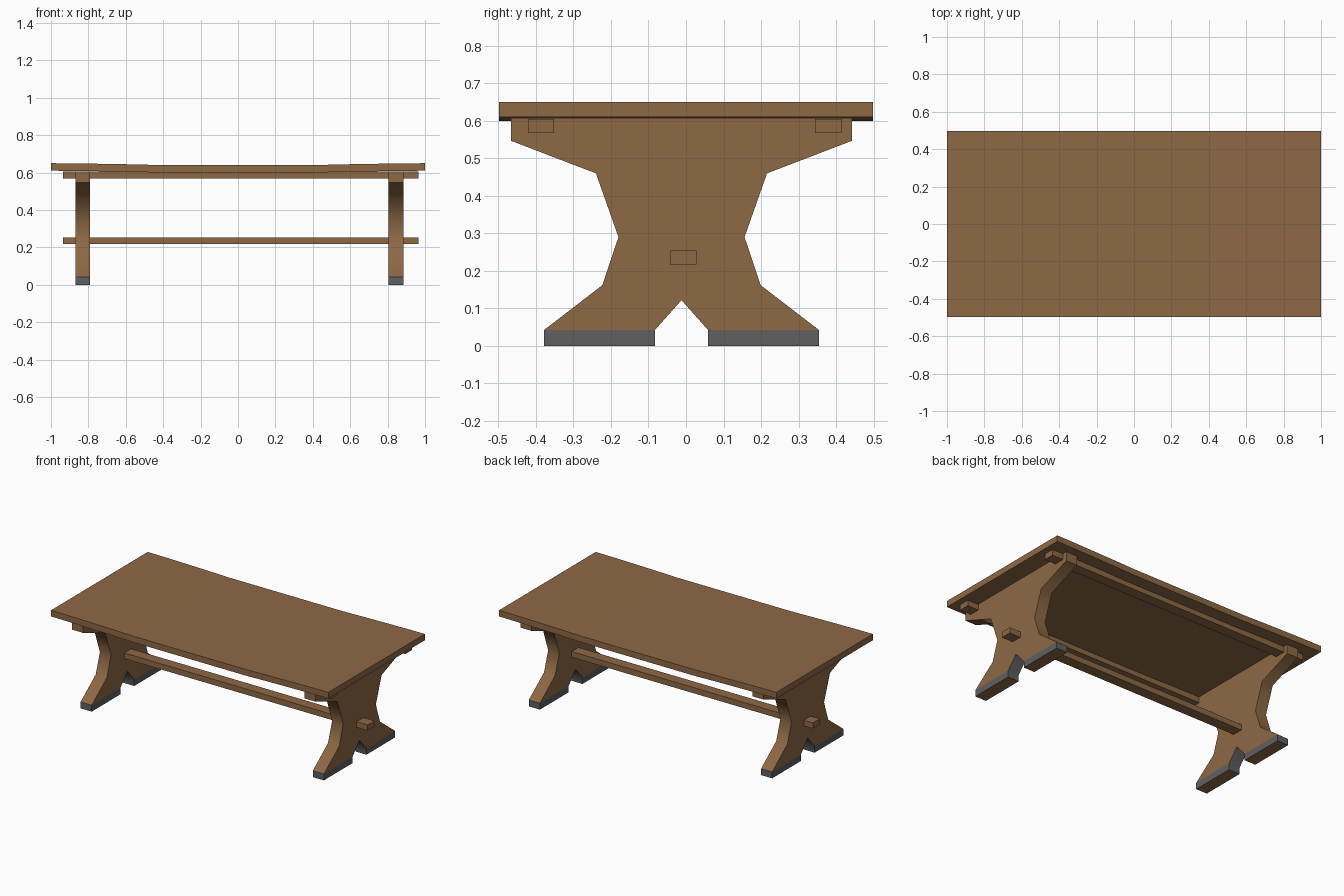
import bpy, bmesh, math
from mathutils import Vector

if "Cube" in bpy.data.objects:
    bpy.data.objects.remove(bpy.data.objects["Cube"])


def material(name, rgb):
    m = bpy.data.materials.new(name)
    m.diffuse_color = (*rgb, 1)
    m.use_nodes = True
    m.node_tree.nodes["Principled BSDF"].inputs["Base Color"].default_value = m.diffuse_color
    return m


WOOD = material("brown_wood", (0.27, 0.14, 0.06))
GREY = material("grey_foot", (0.115, 0.115, 0.115))


def finish(name, bm, mats):
    bmesh.ops.recalc_face_normals(bm, faces=bm.faces)
    me = bpy.data.meshes.new(name)
    bm.to_mesh(me)
    bm.free()
    for m in mats:
        me.materials.append(m)
    ob = bpy.data.objects.new(name, me)
    bpy.context.collection.objects.link(ob)
    return ob


def beam(name, x0, x1, y0, y1, z0, z1):
    bm = bmesh.new()
    bmesh.ops.create_cube(bm, size=1)
    for v in bm.verts:
        v.co = Vector(((x0 + x1) / 2 + v.co.x * (x1 - x0),
                       (y0 + y1) / 2 + v.co.y * (y1 - y0),
                       (z0 + z1) / 2 + v.co.z * (z1 - z0)))
    return finish(name, bm, [WOOD])


# Table top: plank with a slight sag towards the middle
stations = [(-1, .65), (-.86, .649), (-.57, .644), (-.41, .64),
            (.41, .64), (.57, .644), (.86, .649), (1, .65)]
bm = bmesh.new()
rings = [[bm.verts.new((x, y, z + dz)) for y, dz in
          ((-.498, 0), (.498, 0), (.498, -.04), (-.498, -.04))] for x, z in stations]
for a, b in zip(rings, rings[1:]):
    for i in range(4):
        j = (i + 1) % 4
        bm.faces.new((a[i], a[j], b[j], b[i]))
bm.faces.new(rings[0])
bm.faces.new(rings[-1])
finish("table_top", bm, [WOOD])

# Trestle legs: half outline (distance from leg centre, z), mirrored
SOLE = .042
HALF = [(0, .122), (.071, SOLE), (.071, 0), (.367, 0), (.367, SOLE),
        (.211, .162), (.168, .29), (.228, .46), (.455, .547), (.455, .607)]


def trestle(name, x0, x1, yc=-.012):
    outline = [(yc + d, z) for d, z in HALF]
    outline += [(yc - d, z) for d, z in reversed(HALF[1:])]
    n = len(outline)
    bm = bmesh.new()
    sides = [[bm.verts.new((x, y, z)) for y, z in outline] for x in (x0, x1)]
    foot_a, foot_b = [1, 2, 3, 4], [n - 4, n - 3, n - 2, n - 1]
    body = [i for i in range(n) if i not in (2, 3, n - 3, n - 2)]
    for vs in sides:
        for ids in (body, foot_a, foot_b):
            bm.faces.new([vs[i] for i in ids])
    for i in range(n):
        j = (i + 1) % n
        bm.faces.new((sides[0][i], sides[0][j], sides[1][j], sides[1][i]))
    bmesh.ops.recalc_face_normals(bm, faces=bm.faces)
    # Grey foot walls and notch, wooden soles
    for f in bm.faces:
        c = f.calc_center_median()
        foot = 0 < c.z < SOLE and f.normal.z > -.9
        notch = f.normal.z < -.3 and .05 < c.z < .12
        f.material_index = 1 if foot or notch else 0
    ob = finish(name, bm, [WOOD, GREY])
    bpy.ops.object.select_all(action='DESELECT')
    ob.select_set(True)
    bpy.context.view_layer.objects.active = ob
    bpy.ops.object.shade_smooth_by_angle(angle=math.radians(51))


trestle("left_trestle", -.87, -.79)
trestle("right_trestle", .805, .885)

# Rails under the top and the low stretcher, all running through the trestles
beam("front_rail", -.935, .965, -.421, -.352, .568, .605)
beam("back_rail", -.935, .965, .344, .414, .568, .605)
beam("stretcher", -.935, .965, -.042, .028, .217, .254)
